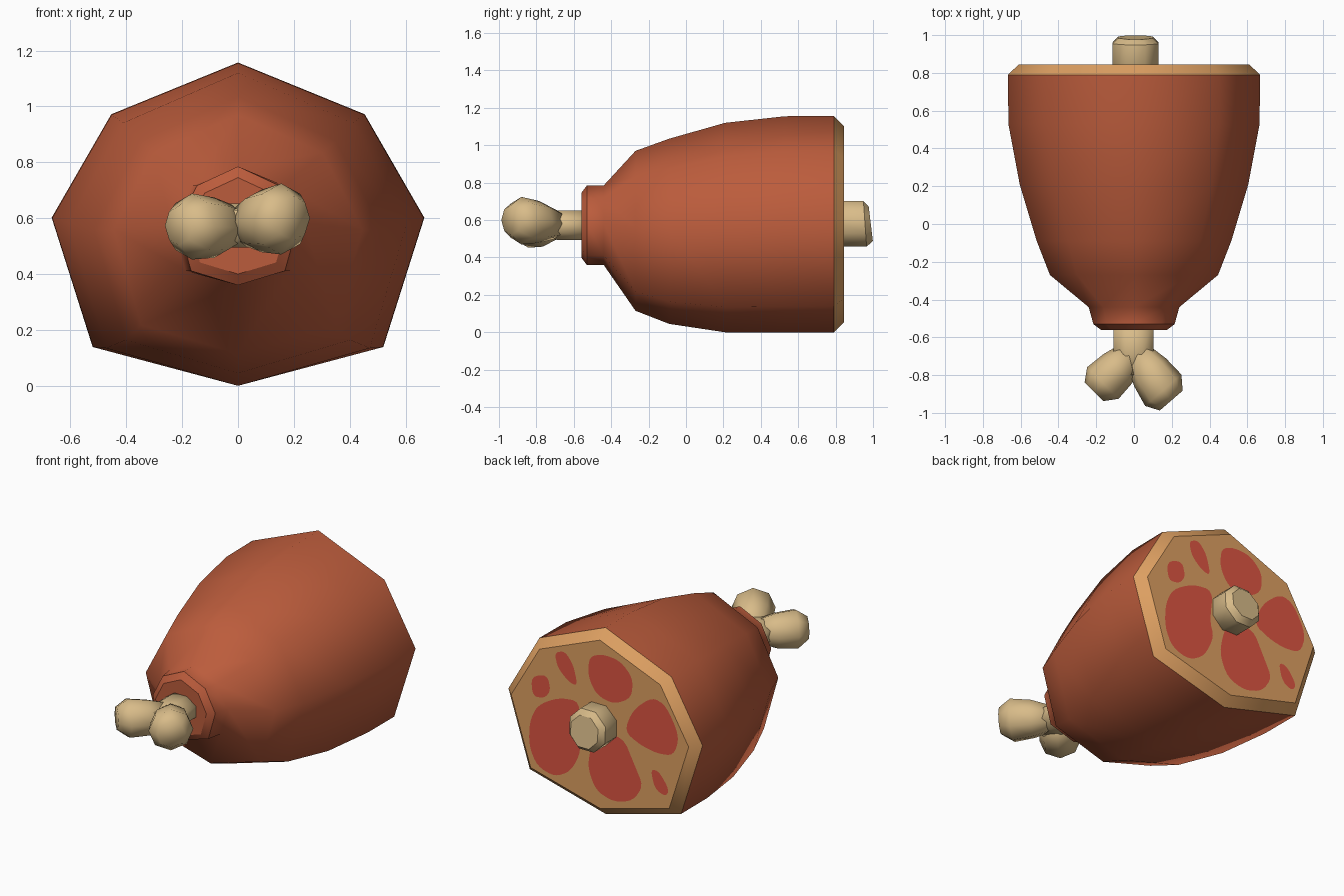
import bpy, bmesh, math
from mathutils import Vector

if "Cube" in bpy.data.objects:
    bpy.data.objects.remove(bpy.data.objects["Cube"])


def material(name, rgb):
    m = bpy.data.materials.new(name)
    m.diffuse_color = (*rgb, 1)
    m.use_nodes = True
    m.node_tree.nodes["Principled BSDF"].inputs["Base Color"].default_value = m.diffuse_color
    return m


SKIN = material("roasted skin", (0.50, 0.107, 0.045))
FAT = material("fat", (0.73, 0.352, 0.122))
MEAT = material("red meat", (0.72, 0.09, 0.055))
BONE = material("bone", (0.69, 0.50, 0.25))


def finish(bm, name, mats):
    me = bpy.data.meshes.new(name)
    bm.to_mesh(me)
    bm.free()
    for m in mats:
        me.materials.append(m)
    ob = bpy.data.objects.new(name, me)
    bpy.context.collection.objects.link(ob)
    return ob


def loft(name, rings, mats, sharp=(), rule=None):
    """Skin closed rings of points, cap both ends, crease the rings listed in sharp."""
    bm = bmesh.new()
    loops = [[bm.verts.new(p) for p in r] for r in rings]
    n = len(loops[0])
    for a, b in zip(loops, loops[1:]):
        for i in range(n):
            bm.faces.new((a[i], a[(i + 1) % n], b[(i + 1) % n], b[i]))
    bm.faces.new(loops[0])
    bm.faces.new(loops[-1])
    bmesh.ops.recalc_face_normals(bm, faces=bm.faces)
    for f in bm.faces:
        f.smooth = True
        if rule:
            f.material_index = rule(f.calc_center_median())
    for k in sharp:
        for i in range(n):
            bm.edges.get((loops[k][i], loops[k][(i + 1) % n])).smooth = False
    return finish(bm, name, mats)


# Ham body: one eight-sided outline (x share, height share) scaled along y
OUTLINE = [(0, 1), (0.68, 0.84), (1, 0.52), (0.78, 0.12),
           (0, 0), (-0.78, 0.12), (-1, 0.52), (-0.68, 0.84)]
SECTIONS = [  # y, half width, bottom z, top z
    (-0.56, 0.175, 0.40, 0.745), (-0.53, 0.215, 0.36, 0.785),
    (-0.44, 0.24, 0.36, 0.785), (-0.27, 0.445, 0.115, 0.97),
    (-0.09, 0.515, 0.045, 1.035), (0.21, 0.605, 0, 1.12),
    (0.53, 0.665, 0, 1.155), (0.79, 0.667, 0, 1.157), (0.845, 0.61, 0.055, 1.10)]
loft("ham_body",
     [[(u * w, y, lo + t * (hi - lo)) for u, t in OUTLINE] for y, w, lo, hi in SECTIONS],
     [SKIN, FAT], sharp=(0, 1, 7, 8), rule=lambda c: int(c.y > 0.79))


# Meat patches on the cut end: rounded thin plates, points are (x, z)
def rounded(pts, steps=2):
    for _ in range(steps):
        pts = [p.lerp(q, t) for p, q in zip(pts, pts[1:] + pts[:1]) for t in (0.22, 0.78)]
    return pts


PATCHES = [
    [(.47, .75), (.36, .79), (.335, .70), (.377, .64), (.46, .63)],
    [(.31, .94), (.24, .97), (.18, .90), (.15, .775), (.21, .785), (.285, .85)],
    [(.07, .98), (-.02, 1.02), (-.144, 1.01), (-.23, .925), (-.22, .80), (-.10, .73),
     (.02, .755), (.08, .858)],
    [(.48, .47), (.425, .585), (.28, .67), (.13, .685), (.155, .48), (.125, .382),
     (.195, .235), (.308, .17), (.43, .205), (.485, .319)],
    [(.065, .396), (.03, .50), (-.158, .55), (-.245, .382), (-.30, .275), (-.23, .165),
     (-.10, .122), (.025, .16), (.08, .287)],
    [(-.17, .581), (-.23, .73), (-.363, .845), (-.46, .815), (-.55, .648), (-.51, .52),
     (-.397, .503), (-.281, .525)],
    [(-.35, .395), (-.41, .395), (-.48, .297), (-.452, .25), (-.38, .28)],
]
bm = bmesh.new()
for patch in PATCHES:
    outline = rounded([Vector((x, 0.849, z)) for x, z in patch])
    f = bm.faces.new([bm.verts.new(p) for p in outline])
    f.normal_update()
    if f.normal.y < 0:
        f.normal_flip()
finish(bm, "meat_patches", [MEAT])


# Bone parts: eight-sided rings across a given direction
def ring(center, direction, rx, rz, phase=0.5, tilt=0):
    c = Vector(center)
    side = Vector((-direction[1], direction[0], 0)).normalized()
    pts = []
    for i in range(8):
        a = (i + phase) * math.tau / 8
        p = c + side * rx * math.cos(a) + Vector((0, 0, rz * math.sin(a)))
        p.y -= tilt * (p.z - c.z)
        pts.append(p)
    return pts


AXIS = (0, 1)
loft("bone_back_end",
     [ring((0.008, 0.70, 0.58), AXIS, 0.132, 0.132),
      ring((0.008, 0.957, 0.58), AXIS, 0.132, 0.132, tilt=0.07),
      ring((0.008, 0.988, 0.58), AXIS, 0.10, 0.10, tilt=0.12)],
     [BONE], sharp=(1, 2))
loft("bone_front_shaft",
     [ring((-0.002, y, 0.573), AXIS, rx, rz)
      for y, rx, rz in [(-0.80, 0.06, 0.06), (-0.69, 0.115, 0.085), (-0.50, 0.115, 0.085)]],
     [BONE])

# Two splayed knuckles: centre and radius along each
KNUCKLES = {
    "left_knuckle": ((-0.7, -0.7), [
        (-.02, -.69, .573, .075), (-.085, -.765, .566, .108), (-.165, -.842, .57, .118),
        (-.212, -.888, .573, .07)]),
    "right_knuckle": ((0.65, -0.75), [
        (.02, -.69, .577, .075), (.085, -.785, .59, .112), (.155, -.88, .597, .127),
        (.197, -.935, .60, .08)]),
}
for name, (direction, steps) in KNUCKLES.items():
    loft(name, [ring((x, y, z), direction, r, r, phase=0) for x, y, z, r in steps], [BONE])
